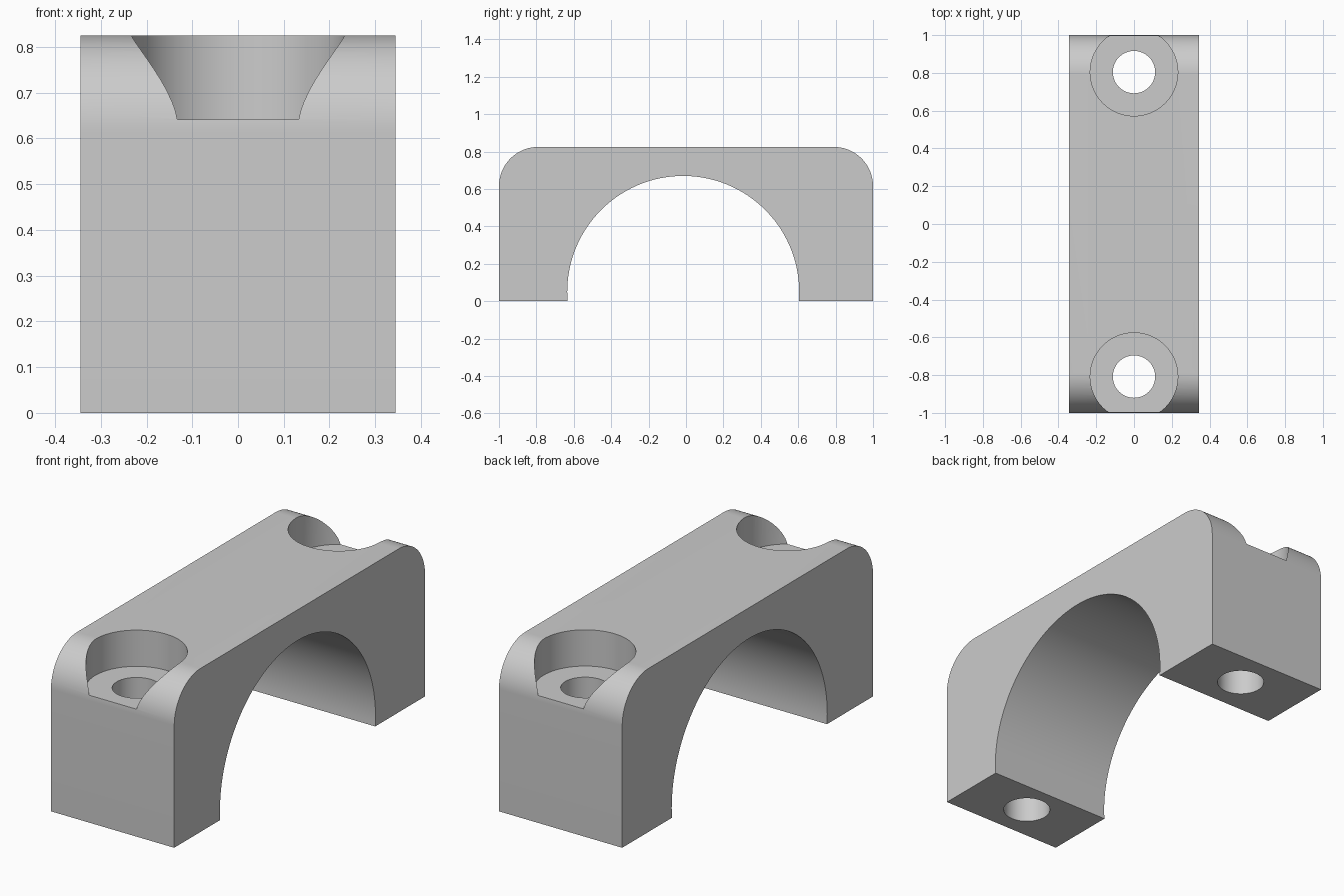
import bpy, bmesh, math

cube = bpy.data.objects.get("Cube")
if cube:
    bpy.data.objects.remove(cube, do_unlink=True)

HALF_W, HALF_L, HEIGHT = 0.344, 1.0, 0.825
CORNER_R = 0.21
ARCH_Y, ARCH_Z, ARCH_R = -0.015, 0.05, 0.62
HOLE_R, BORE_R, BORE_FLOOR = 0.112, 0.232, 0.642
HOLE_YS = (-0.808, 0.804)

grey = bpy.data.materials.new("light grey")
grey.use_nodes = True
grey.diffuse_color = (0.6, 0.6, 0.6, 1)
grey.node_tree.nodes["Principled BSDF"].inputs["Base Color"].default_value = (0.6, 0.6, 0.6, 1)


def arc(cy, cz, r, start, end, steps):
    """Points in the y-z plane along an arc, angles in radians."""
    angles = [start + (end - start) * i / steps for i in range(steps + 1)]
    return [(cy + r * math.cos(a), cz + r * math.sin(a)) for a in angles]


# Side profile: rounded block outline, then back under the arch
quarter = math.pi / 2
cy, cz = HALF_L - CORNER_R, HEIGHT - CORNER_R
dip = math.asin(ARCH_Z / ARCH_R)
profile = [(HALF_L, 0)]
profile += arc(cy, cz, CORNER_R, 0, quarter, 24)
profile += arc(-cy, cz, CORNER_R, quarter, math.pi, 24)
profile += [(-HALF_L, 0)]
profile += arc(ARCH_Y, ARCH_Z, ARCH_R, math.pi + dip, -dip, 80)

# Extrude the profile across the width
bm = bmesh.new()
face = bm.faces.new([bm.verts.new((-HALF_W, y, z)) for y, z in profile])
side = bmesh.ops.extrude_face_region(bm, geom=[face])["geom"]
verts = [v for v in side if isinstance(v, bmesh.types.BMVert)]
bmesh.ops.translate(bm, verts=verts, vec=(2 * HALF_W, 0, 0))
bmesh.ops.recalc_face_normals(bm, faces=bm.faces)
mesh = bpy.data.meshes.new("clamp_cap")
bm.to_mesh(mesh)
bm.free()
mesh.materials.append(grey)
cap = bpy.data.objects.new("clamp_cap", mesh)
bpy.context.collection.objects.link(cap)


def drill(y, radius, bottom, top):
    """Cut a vertical cylinder out of the cap."""
    bpy.ops.mesh.primitive_cylinder_add(vertices=72, radius=radius, depth=top - bottom,
                                        location=(0, y, (top + bottom) / 2))
    cutter = bpy.context.object
    cutter.name = "drill_cutter"
    cutter.hide_render = True
    cutter.data.materials.append(grey)
    cut = cap.modifiers.new("drill", 'BOOLEAN')
    cut.operation, cut.solver, cut.object = 'DIFFERENCE', 'EXACT', cutter
    bpy.context.view_layer.objects.active = cap
    bpy.ops.object.modifier_apply(modifier=cut.name)
    bpy.data.objects.remove(cutter, do_unlink=True)


# Counterbored bolt holes, one in each foot
for y in HOLE_YS:
    drill(y, BORE_R, BORE_FLOOR, HEIGHT + 0.2)
    drill(y, HOLE_R, -0.2, HEIGHT + 0.2)

# Smooth the curved walls, keep the edges sharp
bpy.ops.object.select_all(action='DESELECT')
cap.select_set(True)
bpy.context.view_layer.objects.active = cap
bpy.ops.object.shade_smooth_by_angle(angle=math.radians(25))
